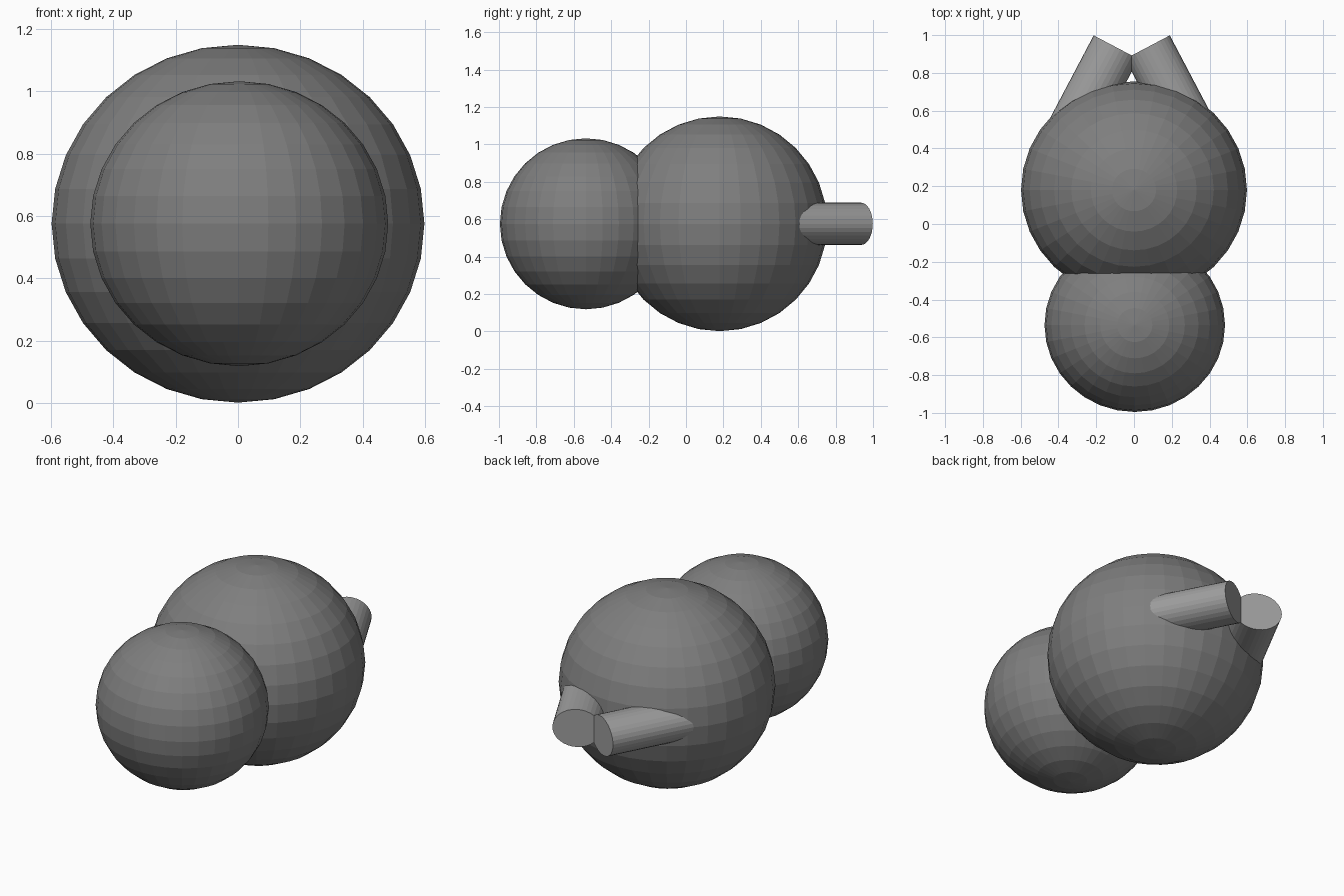
import bpy
from math import radians, sin, cos

if "Cube" in bpy.data.objects:
    bpy.data.objects.remove(bpy.data.objects["Cube"])

MID_Z = 0.575


def grey(name, value):
    mat = bpy.data.materials.new(name)
    mat.diffuse_color = (value, value, value, 1)
    mat.use_nodes = True
    mat.node_tree.nodes["Principled BSDF"].inputs["Base Color"].default_value = mat.diffuse_color
    return mat


DARK = grey("dark_grey", 0.21)
MEDIUM = grey("medium_grey", 0.34)


def ball(name, x, y, size):
    # flat-shaded 32 x 16 sphere, slightly wider than tall
    bpy.ops.mesh.primitive_uv_sphere_add(segments=32, ring_count=16, radius=1,
                                         location=(x, y, MID_Z))
    ob = bpy.context.object
    ob.name = name
    ob.scale = size
    ob.data.materials.append(DARK)


# Two overlapping balls
ball("body", 0, 0.18, (0.598, 0.575, 0.574))
ball("head", 0.004, -0.535, (0.478, 0.46, 0.457))

# Two pegs slanting out of the back, meeting at their ends
LENGTH = 0.6
TILT = radians(27.8)
for side, name in ((-1, "left_peg"), (1, "right_peg")):
    end_x, end_y = -0.012 + side * 0.083, 0.936
    bpy.ops.mesh.primitive_cylinder_add(
        vertices=32, radius=1, depth=LENGTH,
        location=(end_x + side * sin(TILT) * LENGTH / 2,
                  end_y - cos(TILT) * LENGTH / 2, MID_Z),
        rotation=(radians(-90), 0, side * TILT))
    peg = bpy.context.object
    peg.name = name
    peg.scale = (0.134, 0.113, 1)
    peg.data.materials.append(MEDIUM)
